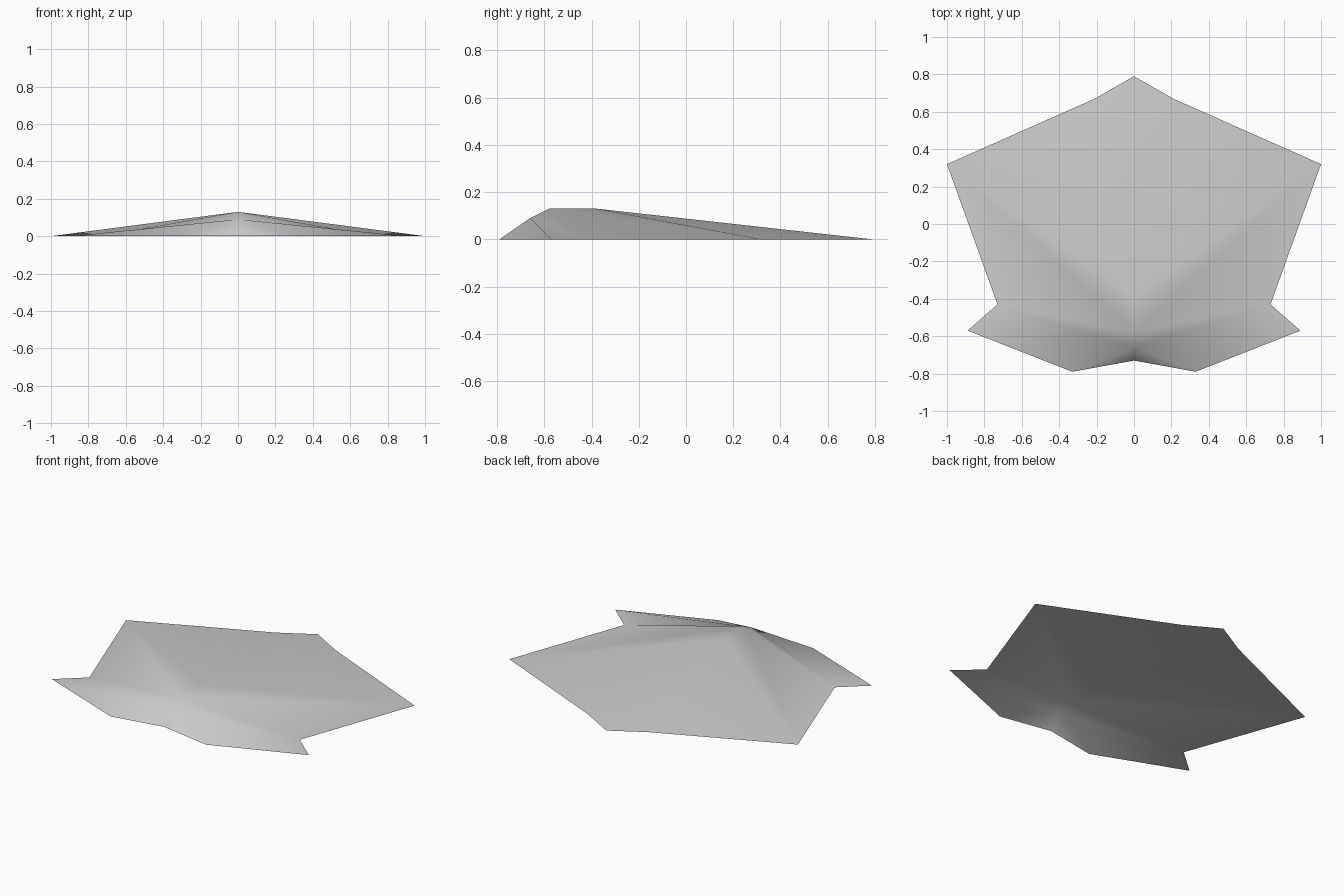
import bpy
import bmesh

cube = bpy.data.objects.get("Cube")
if cube:
    bpy.data.objects.remove(cube, do_unlink=True)

# Plain grey surface
grey = bpy.data.materials.new("plain_grey")
grey.use_nodes = True
colour = (0.6, 0.6, 0.6, 1)
grey.diffuse_color = colour
grey.node_tree.nodes["Principled BSDF"].inputs["Base Color"].default_value = colour

# Left half: ground-level rim points and the raised centre ridge
points = {
    "back_tip": (0, 0.79, 0),
    "back_shoulder": (0.21, 0.67, 0),
    "wing_tip": (1, 0.32, 0),
    "notch": (0.73, -0.43, 0),
    "fin_tip": (0.89, -0.57, 0),
    "front_corner": (0.33, -0.79, 0),
    "front_middle": (0, -0.73, 0),
    "ridge_front": (0, -0.66, 0.09),
    "ridge_peak": (0, -0.58, 0.13),
    "ridge_back": (0, -0.38, 0.13),
}
panels = [
    "ridge_back back_shoulder back_tip",
    "ridge_back wing_tip back_shoulder",
    "ridge_peak wing_tip ridge_back",
    "ridge_peak notch wing_tip",
    "ridge_front notch ridge_peak",
    "ridge_front fin_tip notch",
    "ridge_front front_corner fin_tip",
    "ridge_front front_middle front_corner",
]

# Folded canopy, open underneath
bm = bmesh.new()
verts = {name: bm.verts.new(co) for name, co in points.items()}
for panel in panels:
    face = bm.faces.new([verts[name] for name in panel.split()])
    face.smooth = True
mesh = bpy.data.meshes.new("canopy")
bm.to_mesh(mesh)
bm.free()
mesh.materials.append(grey)
canopy = bpy.data.objects.new("canopy", mesh)
bpy.context.collection.objects.link(canopy)

# Right half
mirror = canopy.modifiers.new("mirror", "MIRROR")
mirror.use_axis[0] = True
mirror.use_mirror_merge = True
mirror.merge_threshold = 0.001
